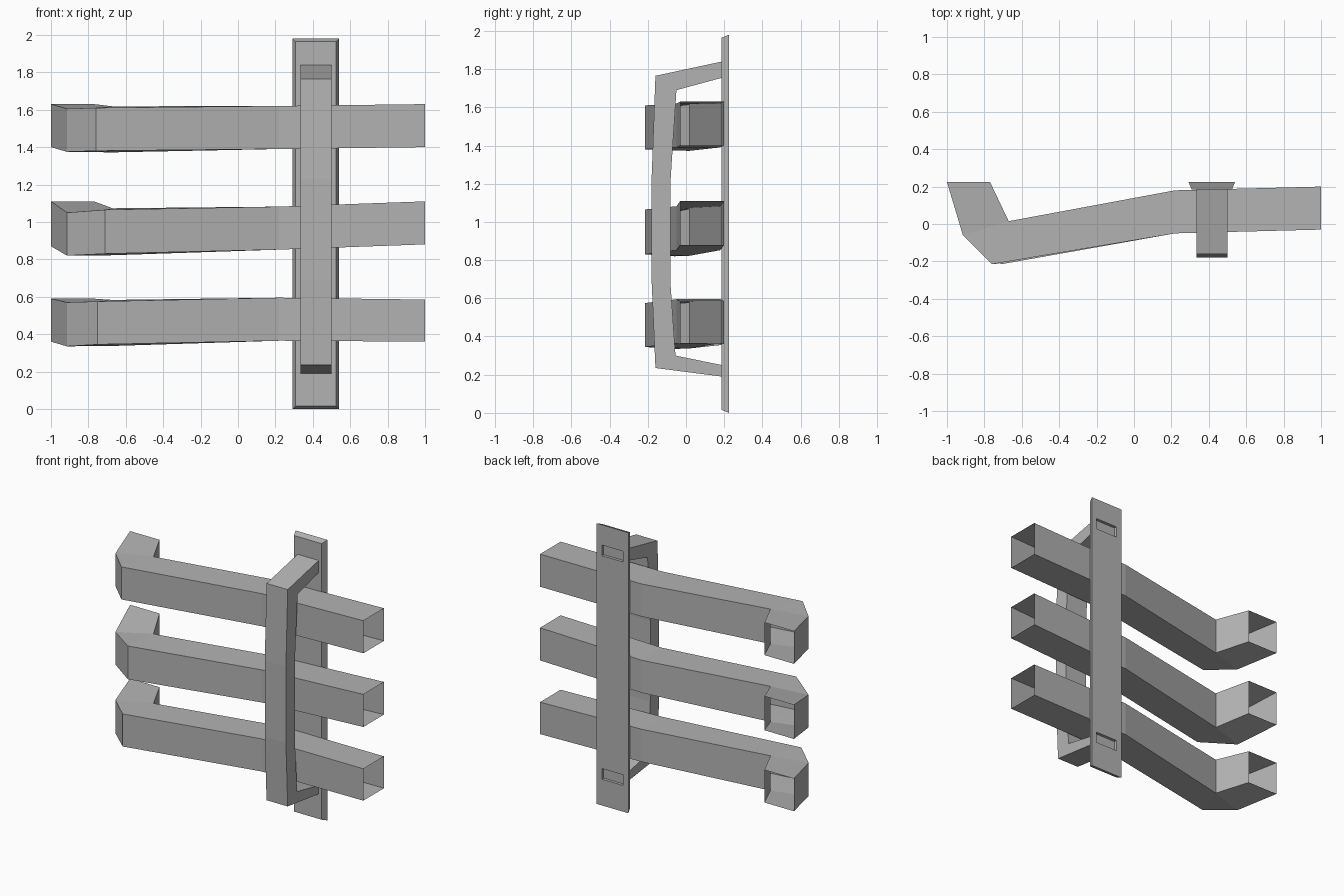
import bpy
import bmesh

if "Cube" in bpy.data.objects:
    bpy.data.objects.remove(bpy.data.objects["Cube"], do_unlink=True)

# Single flat grey
grey = bpy.data.materials.new("plain grey")
grey.use_nodes = True
colour = (0.45, 0.45, 0.45, 1)
grey.diffuse_color = colour
grey.node_tree.nodes["Principled BSDF"].inputs["Base Color"].default_value = colour


def loft(name, rings, capped=False, closed=False):
    """Skin four-cornered rings into a flat-shaded shell."""
    bm = bmesh.new()
    loops = [[bm.verts.new(p) for p in ring] for ring in rings]
    for a, b in zip(loops, loops[1:]):
        for i in range(4):
            j = (i + 1) % 4
            bm.faces.new((a[i], a[j], b[j], b[i]))
    if capped:
        bm.faces.new(loops[0])
        bm.faces.new(loops[-1])
    bmesh.ops.remove_doubles(bm, verts=bm.verts, dist=0.0005)
    bmesh.ops.recalc_face_normals(bm, faces=bm.faces)
    mesh = bpy.data.meshes.new(name)
    bm.to_mesh(mesh)
    bm.free()
    obj = bpy.data.objects.new(name, mesh)
    bpy.context.collection.objects.link(obj)
    mesh.materials.append(grey)
    return obj


def board(name, corner_x, heights):
    """Hollow board with a hooked end; heights are bottom, top per ring."""
    plan = [  # back x, back y, front x, front y
        (1, 0.20, 1, -0.03),
        (0.22, 0.18, 0.22, -0.05),
        (-0.67, 0.015, corner_x, -0.215),
        (-0.67, 0.015, -0.915, -0.06),
        (-0.77, 0.225, -1, 0.225),
    ]
    rings = []
    for i, ((bx, by, fx, fy), (lo, hi)) in enumerate(zip(plan, heights)):
        if i == 3:  # the inside of the bend is one shared edge
            back_lo, back_hi = heights[2]
        else:
            back_lo, back_hi = lo, hi
        drop = 0.008 if i in (2, 3) else 0
        rings.append([(bx, by, back_lo - drop), (fx, fy, lo),
                      (fx, fy, hi), (bx, by, back_hi + drop)])
    return loft(name, rings)


# Three hooked boards
board("upper_board", -0.76,
      [(1.40, 1.63), (1.39, 1.62), (1.38, 1.61), (1.375, 1.605), (1.40, 1.63)])
board("middle_board", -0.71,
      [(0.88, 1.11), (0.852, 1.082), (0.83, 1.065), (0.82, 1.05), (0.87, 1.11)])
board("lower_board", -0.75,
      [(0.36, 0.585), (0.365, 0.595), (0.345, 0.575), (0.335, 0.57), (0.36, 0.59)])


def box(name, x0, x1, y0, y1, z0, z1, flare=0):
    def ring(y, f):
        return [(x0 - f, y, z0 - f), (x1 + f, y, z0 - f),
                (x1 + f, y, z1 + f), (x0 - f, y, z1 + f)]
    return loft(name, [ring(y0, 0), ring(y1, flare)], capped=True)


# Bevelled back plate with two shallow slots
plate = box("back_plate", 0.308, 0.524, 0.185, 0.225, 0.016, 1.964, 0.016)
for z in (0.22, 1.797):
    cutter = box("slot_cutter", 0.335, 0.50, 0.205, 0.3, z - 0.035, z + 0.04)
    cutter.hide_render = True
    mod = plate.modifiers.new("slot", 'BOOLEAN')
    mod.operation = 'DIFFERENCE'
    mod.solver = 'EXACT'
    mod.object = cutter
    bpy.context.view_layer.objects.active = plate
    bpy.ops.object.modifier_apply(modifier=mod.name)
    bpy.data.objects.remove(cutter, do_unlink=True)

# Bent strap that holds the boards against the plate
strap = [  # outer y, outer z, inner y, inner z
    (0.19, 1.84, 0.19, 1.755),
    (-0.16, 1.765, -0.05, 1.69),
    (-0.18, 1.23, -0.08, 1.23),
    (-0.18, 0.69, -0.08, 0.66),
    (-0.16, 0.235, -0.055, 0.30),
    (0.19, 0.19, 0.19, 0.25),
]
loft("front_strap", [[(0.335, oy, oz), (0.50, oy, oz), (0.50, iy, iz), (0.335, iy, iz)]
                     for oy, oz, iy, iz in strap], capped=True)
